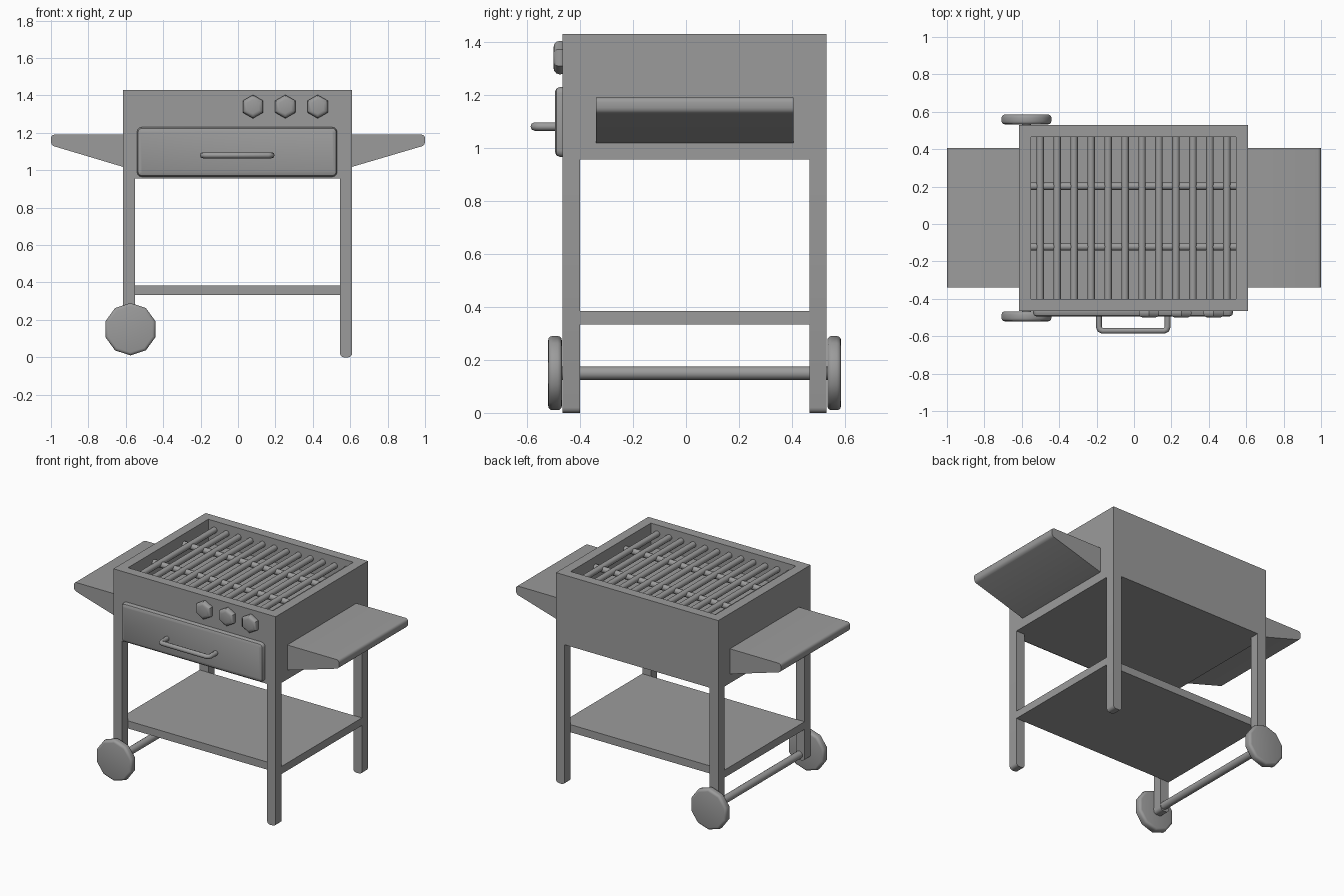
import bpy, bmesh, math
from mathutils import Matrix, Vector

cube = bpy.data.objects.get("Cube")
if cube:
    bpy.data.objects.remove(cube, do_unlink=True)

grey = bpy.data.materials.new("plain grey")
grey.use_nodes = True
TONE = (0.33, 0.33, 0.33, 1)
grey.diffuse_color = TONE
grey.node_tree.nodes["Principled BSDF"].inputs["Base Color"].default_value = TONE


def finish(name, bm, smooth=False):
    bmesh.ops.recalc_face_normals(bm, faces=bm.faces)
    mesh = bpy.data.meshes.new(name)
    bm.to_mesh(mesh)
    bm.free()
    mesh.materials.append(grey)
    ob = bpy.data.objects.new(name, mesh)
    bpy.context.collection.objects.link(ob)
    if smooth:
        bpy.ops.object.select_all(action='DESELECT')
        ob.select_set(True)
        bpy.context.view_layer.objects.active = ob
        bpy.ops.object.shade_smooth_by_angle(angle=math.radians(35))
    return ob


def box_mesh(lo, hi):
    bm = bmesh.new()
    bmesh.ops.create_cube(bm, size=1)
    for v in bm.verts:
        v.co = [lo[i] if v.co[i] < 0 else hi[i] for i in range(3)]
    return bm


def bevel(bm, edges, width, segments):
    bmesh.ops.bevel(bm, geom=list(edges), offset=width, segments=segments,
                    profile=0.5, affect='EDGES')


def rod(name, a, b, radius, sides=12, rim=0, segments=2):
    """Cylinder between two points, optionally with rounded far and near rims."""
    a, b = Vector(a), Vector(b)
    turn = (b - a).to_track_quat('Z', 'Y').to_matrix().to_4x4()
    bm = bmesh.new()
    bmesh.ops.create_cone(bm, cap_ends=True, segments=sides, radius1=radius,
                          radius2=radius, depth=(b - a).length,
                          matrix=Matrix.Translation((a + b) / 2) @ turn)
    if rim:
        ends = [e for e in bm.edges if abs((e.verts[0].co - e.verts[1].co).dot(b - a)) < 1e-5]
        bevel(bm, ends, rim, segments)
    return finish(name, bm, True)


# Main dimensions
LEFT, RIGHT, FRONT, BACK = -0.615, 0.61, -0.465, 0.53
BASE, TOP, WALL = 0.955, 1.43, 0.065
PAN = 1.27

# Firebox with a recessed top opening
bm = box_mesh((LEFT, FRONT, BASE), (RIGHT, BACK, TOP))
lid = [f for f in bm.faces if f.normal.z > 0.9]
bmesh.ops.inset_region(bm, faces=lid, thickness=WALL, use_even_offset=True)
walls = bmesh.ops.extrude_face_region(bm, geom=lid)
bmesh.ops.translate(bm, vec=(0, 0, PAN - TOP),
                    verts=[g for g in walls["geom"] if isinstance(g, bmesh.types.BMVert)])
bmesh.ops.delete(bm, geom=[f for f in lid if f.is_valid], context='FACES_ONLY')
finish("firebox", bm)

# Legs with rounded feet; the wheel side stops at the axle
for side, x, foot in (("right", LEFT, 0.115), ("left", RIGHT - WALL, 0)):
    for end, y in (("front", FRONT), ("back", BACK - WALL)):
        bm = box_mesh((x, y, foot), (x + WALL, y + WALL, BASE))
        toes = [e for e in bm.edges if all(v.co.z < foot + 0.01 for v in e.verts)
                and abs(e.verts[0].co.x - e.verts[1].co.x) < 0.001]
        bevel(bm, toes, 0.02, 3)
        finish(f"{end}_{side}_leg", bm, True)

# Lower shelf
finish("lower_shelf", box_mesh((LEFT, FRONT + WALL, 0.333), (RIGHT, BACK - WALL, 0.385)))

# Axle and faceted wheels
WX, WZ = -0.575, 0.15
rod("axle", (WX, -0.5, WZ), (WX, 0.56, WZ), 0.025, 16)
for name, y0, y1 in (("front_wheel", -0.52, -0.468), ("back_wheel", 0.533, 0.585)):
    rod(name, (WX, y0, WZ), (WX, y1, WZ), 0.14, 10, 0.016, 3)

# Wedge-shaped side tables with a rounded outer edge
for name, sign, inner in (("left_side_table", 1, RIGHT), ("right_side_table", -1, -LEFT)):
    bm = bmesh.new()
    profile = [(inner, 1.19), (1.0, 1.19), (1.0, 1.133), (inner, 1.018)]
    face = bm.faces.new([bm.verts.new((sign * x, -0.34, z)) for x, z in profile])
    side = bmesh.ops.extrude_face_region(bm, geom=[face])
    bmesh.ops.translate(bm, vec=(0, 0.745, 0),
                        verts=[g for g in side["geom"] if isinstance(g, bmesh.types.BMVert)])
    outer = [e for e in bm.edges if all(abs(v.co.x) > 0.99 for v in e.verts)
             and abs(e.verts[0].co.y - e.verts[1].co.y) > 0.1]
    bevel(bm, outer, 0.018, 3)
    finish(name, bm, True)

# Front drawer panel with rounded corners and chamfered face
bm = box_mesh((-0.54, -0.495, 0.965), (0.53, FRONT, 1.23))
bevel(bm, [e for e in bm.edges if abs(e.verts[0].co.y - e.verts[1].co.y) > 0.01], 0.025, 3)
bevel(bm, [e for e in bm.edges if all(v.co.y < -0.49 for v in e.verts)], 0.021, 2)
finish("drawer_panel", bm, True)

# Bent drawer handle
curve = bpy.data.curves.new("drawer_handle_path", 'CURVE')
curve.dimensions = '3D'
curve.bevel_depth = 0.016
curve.bevel_resolution = 2
curve.use_fill_caps = True
path = [(-0.184, -0.48), (-0.184, -0.55), (-0.178, -0.565), (-0.165, -0.571)]
path += [(-x, y) for x, y in reversed(path)]
spline = curve.splines.new('POLY')
spline.points.add(len(path) - 1)
for point, (x, y) in zip(spline.points, path):
    point.co = (x - 0.004, y, 1.08, 1)
curve.materials.append(grey)
handle = bpy.data.objects.new("drawer_handle", curve)
bpy.context.collection.objects.link(handle)

# Hexagonal control knobs
for i in range(3):
    x = 0.08 + i * 0.173
    rod(f"control_knob_{i + 1}", (x, -0.5, 1.34), (x, -0.45, 1.34), 0.063, 6, 0.022, 3)

# Cooking grate
for i in range(12):
    x = -0.502 + i * 0.0908
    rod(f"grate_bar_{i + 1}", (x, FRONT + WALL, 1.37), (x, BACK - WALL, 1.37), 0.02)
for name, y in (("front_grate_rail", -0.122), ("back_grate_rail", 0.202)):
    rod(name, (LEFT + WALL, y, 1.36), (RIGHT - WALL, y, 1.36), 0.02)
